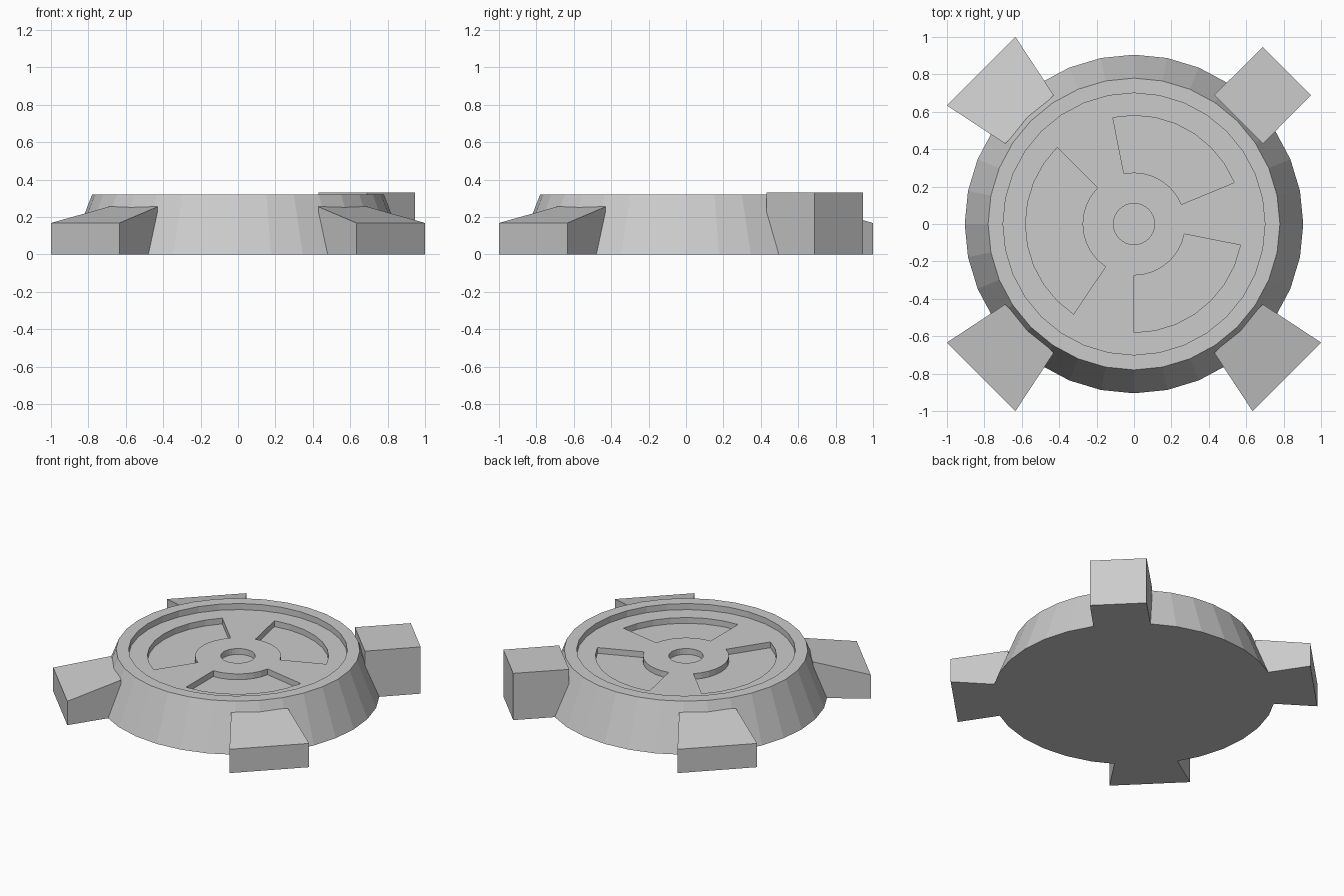
import bpy
import bmesh
import math

cube = bpy.data.objects.get("Cube")
if cube:
    bpy.data.objects.remove(cube, do_unlink=True)

SEGMENTS = 32
COLOR = (0.6, 0.6, 0.6, 1.0)

grey = bpy.data.materials.new("plain grey")
grey.use_nodes = True
grey.diffuse_color = COLOR
grey.node_tree.nodes["Principled BSDF"].inputs["Base Color"].default_value = COLOR


def finish(name, bm):
    bmesh.ops.recalc_face_normals(bm, faces=bm.faces)
    mesh = bpy.data.meshes.new(name)
    bm.to_mesh(mesh)
    bm.free()
    mesh.materials.append(grey)
    obj = bpy.data.objects.new(name, mesh)
    bpy.context.collection.objects.link(obj)
    return obj


def build_body():
    """Tapered disc with a sunken top, three curved pockets and a centre hole."""
    top, floor, deep = 0.32, 0.277, 0.236
    profile = [(0.905, 0), (0.78, top), (0.70, top), (0.70, floor),
               (0.58, floor), (0.275, floor), (0.11, floor), (0.11, deep)]
    bm = bmesh.new()
    rings = []
    for radius, z in profile:
        ring = []
        for i in range(SEGMENTS):
            a = math.tau * i / SEGMENTS
            ring.append(bm.verts.new((radius * math.cos(a), radius * math.sin(a), z)))
        rings.append(ring)

    # Pocket sectors lie in the band between the two middle floor rings
    pocket_sectors = {*range(2, 9), *range(12, 21), *range(24, 31)}
    pockets = []
    for band, (lower, upper) in enumerate(zip(rings, rings[1:])):
        for i in range(SEGMENTS):
            j = (i + 1) % SEGMENTS
            face = bm.faces.new((lower[i], lower[j], upper[j], upper[i]))
            if band == 4 and i in pocket_sectors:
                pockets.append(face)
    bm.faces.new(list(reversed(rings[0])))
    bm.faces.new(rings[-1])

    # Sink the pockets
    result = bmesh.ops.extrude_face_region(bm, geom=pockets)
    sunk = [v for v in result["geom"] if isinstance(v, bmesh.types.BMVert)]
    for v in sunk:
        v.co.z = deep
    leftover = [f for f in pockets if f.is_valid]
    if leftover:
        bmesh.ops.delete(bm, geom=leftover, context='FACES_ONLY')
    return finish("body", bm)


def build_lug(name, degrees, outer_half, outer_z, inner_z):
    """Block pointing outwards, with its own outer width and top heights."""
    inner, outer, inner_half = 0.792, 1.155, 0.184
    bm = bmesh.new()
    bmesh.ops.create_cube(bm, size=2)
    for v in bm.verts:
        outside = v.co.x > 0
        half = outer_half if outside else inner_half
        height = outer_z if outside else inner_z
        v.co = (outer if outside else inner,
                math.copysign(half, v.co.y),
                height if v.co.z > 0 else 0)
    obj = finish(name, bm)
    obj.rotation_euler.z = math.radians(degrees)
    return obj


build_body()
build_lug("back_left_block", 45, 0.182, 0.33, 0.33)
for name, degrees in (("back_right_wedge", 135),
                      ("front_right_wedge", 225),
                      ("front_left_wedge", 315)):
    build_lug(name, degrees, 0.259, 0.168, 0.255)
